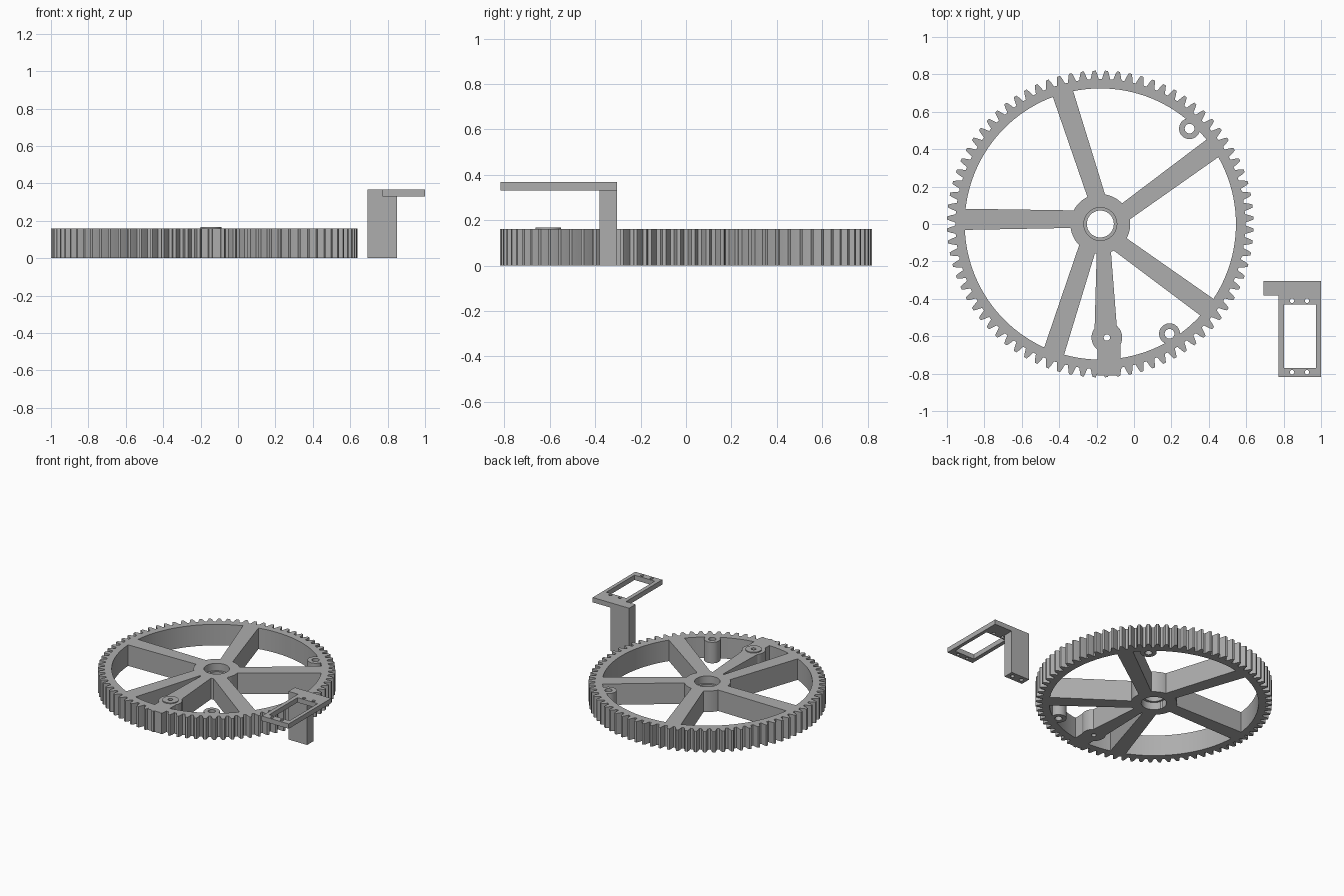
import bpy, bmesh, math
from mathutils import Vector

if "Cube" in bpy.data.objects:
    bpy.data.objects.remove(bpy.data.objects["Cube"])

CX, H = -0.18, 0.16          # gear axis and thickness
RIM, N = 0.725, 80           # inner rim radius, tooth count

grey = bpy.data.materials.new("plain grey")
grey.diffuse_color = (0.42, 0.42, 0.42, 1)
grey.use_nodes = True
grey.node_tree.nodes["Principled BSDF"].inputs["Base Color"].default_value = grey.diffuse_color


def prism(name, pts, z0, z1):
    """Extrude a counter-clockwise outline from z0 to z1."""
    bm = bmesh.new()
    face = bm.faces.new([bm.verts.new((x, y, z0)) for x, y in pts])
    top = bmesh.ops.extrude_face_region(bm, geom=[face])["geom"]
    bmesh.ops.translate(bm, vec=(0, 0, z1 - z0),
                        verts=[v for v in top if isinstance(v, bmesh.types.BMVert)])
    bmesh.ops.recalc_face_normals(bm, faces=bm.faces)
    me = bpy.data.meshes.new(name)
    bm.to_mesh(me)
    bm.free()
    me.materials.append(grey)
    ob = bpy.data.objects.new(name, me)
    bpy.context.collection.objects.link(ob)
    return ob


def disc(name, x, y, r, z0, z1, n=48):
    return prism(name, [(x + r * math.cos(math.tau * i / n), y + r * math.sin(math.tau * i / n))
                        for i in range(n)], z0, z1)


def box(name, x0, x1, y0, y1, z0, z1):
    return prism(name, [(x0, y0), (x1, y0), (x1, y1), (x0, y1)], z0, z1)


def combine(base, tools, op):
    """Apply boolean tools one after another and remove them."""
    for tool in tools:
        mod = base.modifiers.new("bool", "BOOLEAN")
        mod.operation, mod.solver, mod.object = op, "EXACT", tool
        bpy.context.view_layer.objects.active = base
        bpy.ops.object.modifier_apply(modifier=mod.name)
        bpy.data.objects.remove(tool)


def smooth(ob):
    bpy.ops.object.select_all(action="DESELECT")
    ob.select_set(True)
    bpy.context.view_layer.objects.active = ob
    bpy.ops.object.shade_smooth_by_angle(angle=math.radians(25))


# Toothed rim
outline = []
for i in range(N):
    mid = (i + 0.5) * 360 / N
    for off, r in ((-1.65, 0.775), (-1.4, 0.785), (-1.05, 0.802), (-0.55, 0.82),
                   (0.55, 0.82), (1.05, 0.802), (1.4, 0.785), (1.65, 0.775)):
        a = math.radians(mid + off)
        outline.append((CX + r * math.cos(a), r * math.sin(a)))
gear = prism("gear_wheel", outline, 0, H)
combine(gear, [disc("rim_cut", CX, 0, RIM, -0.1, H + 0.1, 128)], "DIFFERENCE")

# Hub and five slightly offset, tapered spokes
parts = [disc("hub", CX, 0, 0.16, 0, H, 64)]
for k in range(5):
    a = math.radians(36 + 72 * k)
    d = Vector((math.cos(a), math.sin(a)))
    cw = Vector((d.y, -d.x))
    pts = [d * r + cw * s + Vector((CX, 0))
           for r, s in ((0.1, 0.072), (0.75, 0.082), (0.75, -0.032), (0.1, -0.02))]
    parts.append(prism("spoke", [tuple(p) for p in pts], 0, H))

# Sensor spoke with boss, running out through the teeth
parts += [
    prism("extra_spoke", [(-0.212, -0.61), (-0.087, -0.61), (-0.127, -0.1), (-0.198, -0.1)], 0, H),
    disc("boss", -0.145, -0.607, 0.082, 0, H),
    box("spoke_end", -0.195, -0.072, -0.81, -0.62, 0, H),
    disc("boss_pad", -0.145, -0.607, 0.056, 0.1, 0.167),
]

# Screw tubes on the inside of the rim
tubes = [(0.297, 0.51), (0.19, -0.587)]
parts += [disc("tube", x, y, 0.056, 0, H) for x, y in tubes]
combine(gear, parts, "UNION")

# Bearing seats, axle bore and screw holes
cuts = [disc("bore", CX, 0, 0.072, -0.1, 0.3, 64),
        disc("seat_top", CX, 0, 0.088, H - 0.056, 0.3, 64),
        disc("seat_low", CX, 0, 0.088, -0.1, 0.056, 64),
        disc("boss_hole", -0.145, -0.607, 0.017, -0.1, 0.3, 24)]
cuts += [disc("tube_hole", x, y, 0.026, -0.1, 0.3, 24) for x, y in tubes]
combine(gear, cuts, "DIFFERENCE")
smooth(gear)

# Motor bracket: post with a windowed plate
bracket = box("motor_bracket", 0.773, 1.0, -0.818, -0.305, 0.33, 0.367)
combine(bracket, [box("post", 0.693, 0.85, -0.382, -0.305, 0, 0.367)], "UNION")
cuts = [box("window", 0.803, 0.973, -0.77, -0.43, 0.2, 0.5)]
cuts += [disc("plate_hole", x, y, 0.012, 0.3, 0.5, 16)
         for x in (0.845, 0.925) for y in (-0.41, -0.793)]
cuts += [disc("foot_hole", x, -0.343, 0.015, -0.1, 0.1, 16) for x in (0.732, 0.811)]
combine(bracket, cuts, "DIFFERENCE")
smooth(bracket)
